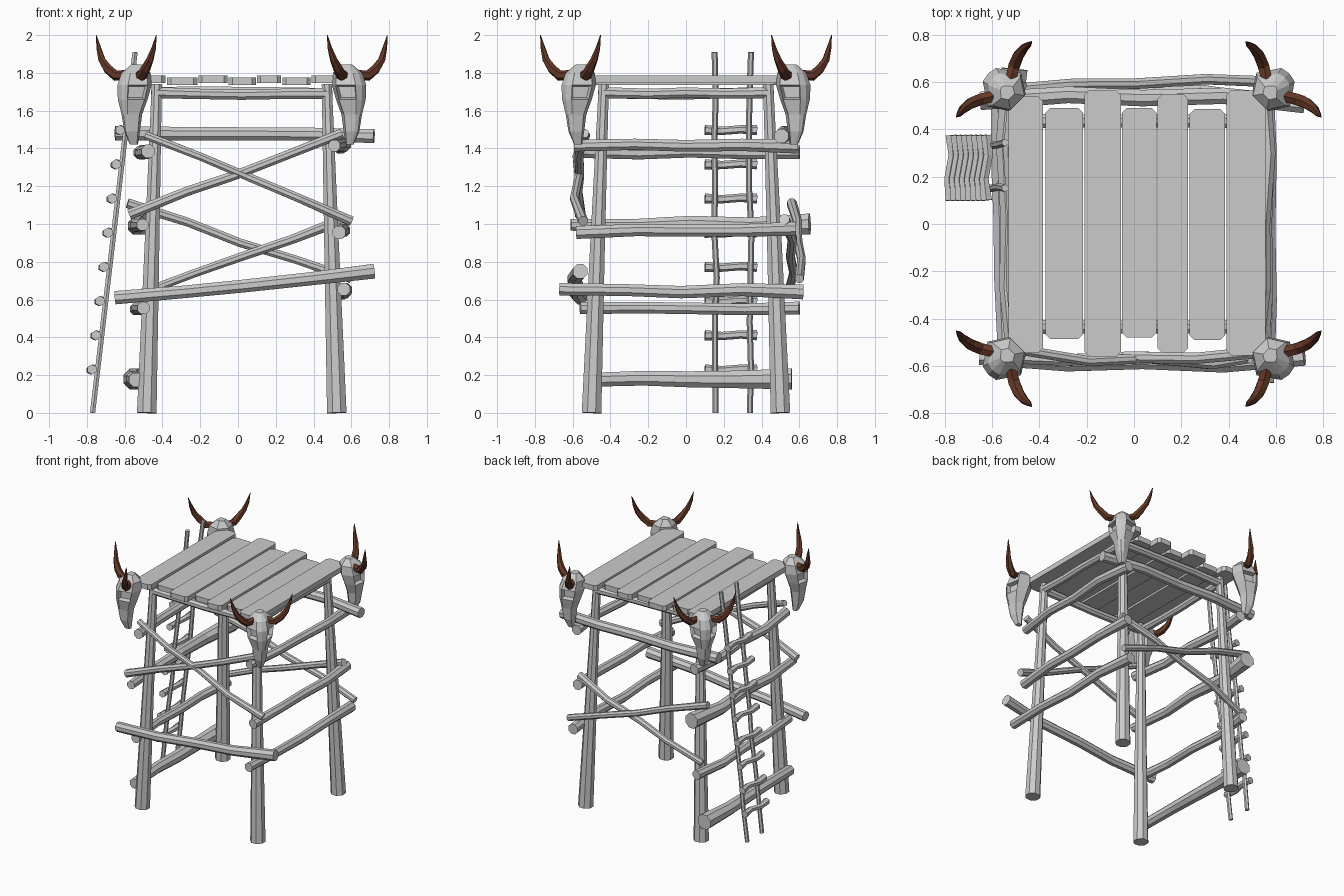
import bpy, bmesh, math, random
from mathutils import Vector, Matrix

if "Cube" in bpy.data.objects:
    bpy.data.objects.remove(bpy.data.objects["Cube"])

random.seed(4)
CX = 0.02  # tower axis sits slightly right of x = 0

horn_mat = bpy.data.materials.new("horn_brown")
horn_mat.diffuse_color = (0.13, 0.04, 0.02, 1)
horn_mat.use_nodes = True
horn_mat.node_tree.nodes["Principled BSDF"].inputs["Base Color"].default_value = horn_mat.diffuse_color


def finish(bm, name, mat=None):
    bmesh.ops.recalc_face_normals(bm, faces=bm.faces)
    me = bpy.data.meshes.new(name)
    bm.to_mesh(me)
    bm.free()
    ob = bpy.data.objects.new(name, me)
    bpy.context.collection.objects.link(ob)
    if mat:
        me.materials.append(mat)
    return ob


def loft(bm, rings):
    n = len(rings[0])
    vs = [[bm.verts.new(p) for p in r] for r in rings]
    grid = [[bm.faces.new((a[i], a[(i + 1) % n], b[(i + 1) % n], b[i])) for i in range(n)]
            for a, b in zip(vs, vs[1:])]
    bm.faces.new(vs[0][::-1])
    bm.faces.new(vs[-1])
    return grid


def tube(name, pts, radii, sides=8, mat=None):
    pts = [Vector(p) for p in pts]
    axis = (pts[-1] - pts[0]).normalized()
    ref = Vector((0, 0, 1)) if abs(axis.z) < 0.8 else Vector((0, 1, 0))
    rings = []
    for i, (p, r) in enumerate(zip(pts, radii)):
        d = (pts[min(i + 1, len(pts) - 1)] - pts[max(i - 1, 0)]).normalized()
        a = d.cross(ref).normalized()
        b = d.cross(a)
        rings.append([p + r * (a * math.cos(t) + b * math.sin(t))
                      for t in (2 * math.pi * (k + 0.5) / sides for k in range(sides))])
    bm = bmesh.new()
    loft(bm, rings)
    return finish(bm, name, mat)


def log(name, p0, p1, r0, r1, bend):
    # crooked pole bowing away from the tower
    p0, p1 = Vector(p0), Vector(p1)
    m = (p0 + p1) / 2
    out = Vector((math.copysign(1, m.x), 0, 0)) if abs(m.x) > abs(m.y) else Vector((0, math.copysign(1, m.y), 0))
    pts, rad = [], []
    for t, k in ((0, 0), (0.27, 1), (0.5, 0.65), (0.75, 1.1), (1, 0)):
        p = p0.lerp(p1, t) + out * bend * k
        if 0 < t < 1:
            p.z += random.uniform(-0.01, 0.01)
        pts.append(p)
        rad.append((r0 + (r1 - r0) * t) * (1 if t in (0, 1) else 0.92))
    tube(name, pts, rad)


# four tapered, inward leaning legs
for sx in (-1, 1):
    for sy in (-1, 1):
        tube("leg", [(CX + sx * 0.503, sy * 0.5, 0), (CX + sx * 0.475, sy * 0.468, 0.9),
                     (CX + sx * 0.45, sy * 0.435, 1.74)], (0.056, 0.042, 0.029))

# beams carrying the deck
for s in (-1, 1):
    log("deck_beam_x", (CX - 0.45, s * 0.435, 1.695), (CX + 0.45, s * 0.435, 1.69), 0.032, 0.032, 0.0)
    log("deck_beam_y", (CX + s * 0.45, -0.435, 1.695), (CX + s * 0.45, 0.435, 1.695), 0.032, 0.032, 0.0)

# cross logs and braces on each side
for spec in [
    ("front_log", (-0.65, -0.56, 0.61), (0.72, -0.56, 0.75), 0.038, 0.042, 0.03),
    ("front_brace_a", (-0.49, -0.53, 1.47), (0.60, -0.545, 1.015), 0.023, 0.028, 0.045),
    ("front_brace_b", (-0.575, -0.56, 1.05), (0.55, -0.54, 1.48), 0.03, 0.027, 0.02),
    ("back_log", (-0.65, 0.52, 1.48), (0.72, 0.505, 1.465), 0.042, 0.04, 0.03),
    ("back_brace_a", (-0.585, 0.56, 1.11), (0.60, 0.60, 0.71), 0.028, 0.025, 0.02),
    ("back_brace_b", (-0.52, 0.54, 0.63), (0.56, 0.52, 1.025), 0.024, 0.03, 0.035),
    ("right_log_low", (0.56, -0.67, 0.655), (0.55, 0.62, 0.64), 0.035, 0.042, 0.015),
    ("right_log_mid", (0.535, -0.58, 0.955), (0.54, 0.58, 0.975), 0.037, 0.04, 0.02),
    ("right_log_high", (0.51, -0.59, 1.415), (0.54, 0.59, 1.41), 0.033, 0.04, 0.03),
    ("left_log_base", (-0.54, -0.52, 0.175), (-0.55, 0.56, 0.18), 0.04, 0.06, 0.01),
    ("left_log_low", (-0.5, -0.56, 0.555), (-0.51, 0.60, 0.555), 0.035, 0.037, 0.03),
    ("left_log_mid", (-0.505, -0.61, 0.995), (-0.505, 0.655, 1.0), 0.033, 0.06, 0.03),
    ("left_log_high", (-0.475, -0.56, 1.385), (-0.49, 0.60, 1.38), 0.038, 0.04, 0.03),
]:
    log(*spec)

# deck planks, alternating long and short
for i, (x0, x1, y0, y1) in enumerate([
        (-0.53, -0.385, -0.545, 0.54), (-0.375, -0.215, -0.485, 0.49), (-0.21, -0.055, -0.56, 0.565),
        (-0.05, 0.095, -0.48, 0.49), (0.1, 0.228, -0.545, 0.55), (0.235, 0.385, -0.49, 0.485),
        (0.39, 0.555, -0.555, 0.565)]):
    z = 1.766 if i % 2 == 0 else 1.755
    bm = bmesh.new()
    bmesh.ops.create_cube(bm, size=1, matrix=Matrix.Translation(((x0 + x1) / 2, (y0 + y1) / 2, z))
                          @ Matrix.Diagonal((x1 - x0, y1 - y0, 0.04, 1)))
    ends = [e for e in bm.edges if abs(e.verts[0].co.z - e.verts[1].co.z) > 0.01]
    bmesh.ops.bevel(bm, geom=ends, offset=0.02, segments=1, affect='EDGES', profile=0.5)
    finish(bm, "deck_plank")

# leaning ladder on the left side
rail_x = lambda z: -0.77 + 0.225 * z / 1.91
for y in (0.155, 0.34):
    zs = [1.91 * k / 8 for k in range(9)]
    tube("ladder_rail", [(rail_x(z), y + random.uniform(-0.008, 0.008), z) for z in zs],
         [0.016] * 9, 6)
for k in range(8):
    z = 0.23 + k * 0.181
    x = rail_x(z) - 0.03
    tube("ladder_rung", [(x, 0.1, z), (x - 0.01, 0.19, z - 0.004),
                         (x + 0.008, 0.29, z + 0.004), (x, 0.375, z)], (0.027, 0.022, 0.022, 0.027), 6)

# horned skulls on the corners; u points outward, v sideways
SECTIONS = [  # z, back u, front u, half width
    (1.845, 0.76, 0.82, 0.035), (1.80, 0.725, 0.875, 0.085), (1.735, 0.725, 0.9, 0.1),
    (1.66, 0.75, 0.9, 0.09), (1.58, 0.775, 0.885, 0.058), (1.49, 0.785, 0.87, 0.045),
    (1.42, 0.79, 0.835, 0.025)]
HORN = [(0.815, 0.05, 1.79), (0.845, 0.1, 1.785), (0.862, 0.14, 1.82),
        (0.868, 0.18, 1.87), (0.865, 0.205, 1.93), (0.865, 0.225, 2.0)]
for sx in (-1, 1):
    for sy in (-1, 1):
        ang = math.atan2(sy, sx)
        place = Matrix.Translation((CX, 0, 0)) @ Matrix.Rotation(ang, 4, 'Z')
        bm = bmesh.new()
        rings = []
        for z, b, f, w in SECTIONS:
            m = b + (f - b) * 0.45
            half = [(f - 0.008, 0.4 * w), (m, w), (b, 0.5 * w)]
            ring = [(f, 0)] + half + [(u, -v) for u, v in reversed(half)]
            rings.append([place @ Vector((u, v, z)) for u, v in ring])
        grid = loft(bm, rings)
        bmesh.ops.recalc_face_normals(bm, faces=bm.faces)
        # eye sockets
        eyes = [grid[2][1], grid[2][5]]
        bmesh.ops.inset_individual(bm, faces=eyes, thickness=0.012, depth=0)
        for e in eyes:
            n = e.normal.copy()
            bmesh.ops.translate(bm, verts=e.verts, vec=-n * 0.03)
        finish(bm, "skull")
        for side in (-1, 1):
            tube("horn", [place @ Vector((u, v * side, z)) for u, v, z in HORN],
                 (0.026, 0.028, 0.026, 0.02, 0.013, 0.002), 6, horn_mat)
